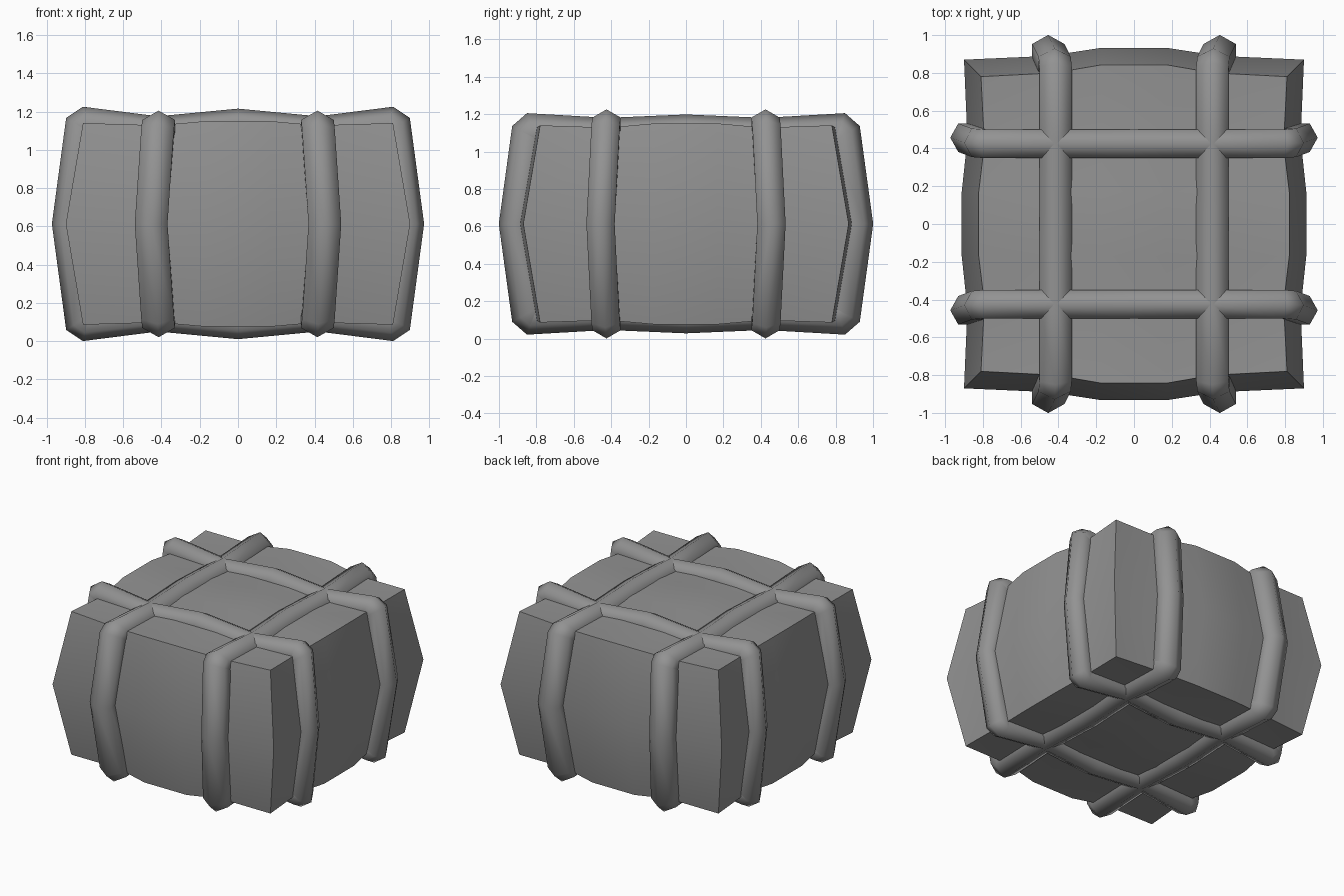
import bpy, bmesh
from mathutils import Vector

if "Cube" in bpy.data.objects:
    bpy.data.objects.remove(bpy.data.objects["Cube"])

ZC = 0.613  # mid height

# Dark grey cloth and rope
GREY = bpy.data.materials.new("dark_grey")
GREY.diffuse_color = (0.29, 0.29, 0.29, 1)
GREY.use_nodes = True
GREY.node_tree.nodes["Principled BSDF"].inputs["Base Color"].default_value = GREY.diffuse_color


def finish(name, bm, angle):
    bmesh.ops.recalc_face_normals(bm, faces=bm.faces)
    me = bpy.data.meshes.new(name)
    bm.to_mesh(me)
    bm.free()
    me.materials.append(GREY)
    ob = bpy.data.objects.new(name, me)
    bpy.context.collection.objects.link(ob)
    bpy.ops.object.select_all(action='DESELECT')
    ob.select_set(True)
    bpy.context.view_layer.objects.active = ob
    bpy.ops.object.shade_smooth_by_angle(angle=angle)


# Padded bale: box lattice pinched under the ropes, bulging between them
def body_point(i, j, k):
    ci, cj = min(i, 5 - i), min(j, 5 - j)   # 0 corner, 1 rope groove, 2 panel
    si, sj = (1 if i > 2 else -1), (1 if j > 2 else -1)
    mid = k == 1
    x = [0.90 if mid else 0.81, 0.45 if mid else 0.42, 0.17][ci]
    y = [0.87 if mid else 0.78, 0.45 if mid else 0.42, 0.17][cj]
    if ci == 0:
        x += [0, -0.018, 0.012][cj]
    if cj == 0:
        y += [0, 0.02, 0.063][ci]
    dz = [0, -0.012, 0.01]
    z = (k - 1) * (0.527 + dz[ci] + dz[cj])
    return (si * x, sj * y, ZC + z)


def make_body():
    bm = bmesh.new()
    v = {}
    for i in range(6):
        for j in range(6):
            for k in range(3):
                if i in (0, 5) or j in (0, 5) or k != 1:
                    v[i, j, k] = bm.verts.new(body_point(i, j, k))
    for a in range(5):
        for b in range(5):
            for k in (0, 2):
                bm.faces.new([v[a, b, k], v[a + 1, b, k], v[a + 1, b + 1, k], v[a, b + 1, k]])
        for k in range(2):
            for e in (0, 5):
                bm.faces.new([v[a, e, k], v[a + 1, e, k], v[a + 1, e, k + 1], v[a, e, k + 1]])
                bm.faces.new([v[e, a, k], v[e, a + 1, k], v[e, a + 1, k + 1], v[e, a, k + 1]])
    finish("bale_body", bm, 0.6)


# Hexagonal rope swept round a closed loop; quarter path is (across, up, sideways)
def make_rope(name, quarter, r, axis, side):
    right = quarter[:-1]
    path = right + [quarter[-1]]
    path += [(-h, z, s) for h, z, s in reversed(right)]
    path += [(h, -z, s) for h, z, s in reversed(path[1:-1])]
    n = len(path)
    hexagon = [(1, 0), (0.5, 0.9), (-0.5, 0.9), (-1, 0), (-0.5, -0.9), (0.5, -0.9)]
    bm = bmesh.new()
    rings = []
    for i, (h, z, s) in enumerate(path):
        p = Vector((h, z))
        d0 = (p - Vector(path[i - 1][:2])).normalized()
        d1 = (Vector(path[(i + 1) % n][:2]) - p).normalized()
        t = (d0 + d1).normalized()
        out = Vector((t.y, -t.x)) / max(t.dot(d1), 0.5)
        ring = []
        for o, l in hexagon:
            q = p + out * o * r
            w = side * s + l * r
            co = (q.x, w, ZC + q.y) if axis == 'x' else (w, q.x, ZC + q.y)
            ring.append(bm.verts.new(co))
        rings.append(ring)
    for i in range(n):
        a, b = rings[i], rings[(i + 1) % n]
        for m in range(6):
            m2 = (m + 1) % 6
            bm.faces.new([a[m], a[m2], b[m2], b[m]])
    finish(name, bm, 1.3)


make_body()

# Two ropes each way
ACROSS = [(0.888, 0, 0.457), (0.82, 0.505, 0.43), (0.79, 0.525, 0.425),
          (0.42, 0.478, 0.425), (0, 0.518, 0.425)]
LENGTH = [(0.905, 0, 0.454), (0.84, 0.475, 0.42), (0.817, 0.495, 0.415),
          (0.42, 0.472, 0.415), (0, 0.49, 0.415)]
for side, tag in ((-1, "a"), (1, "b")):
    make_rope("cross_rope_" + tag, ACROSS, 0.084, 'x', side)
    make_rope("length_rope_" + tag, LENGTH, 0.095, 'y', side)
